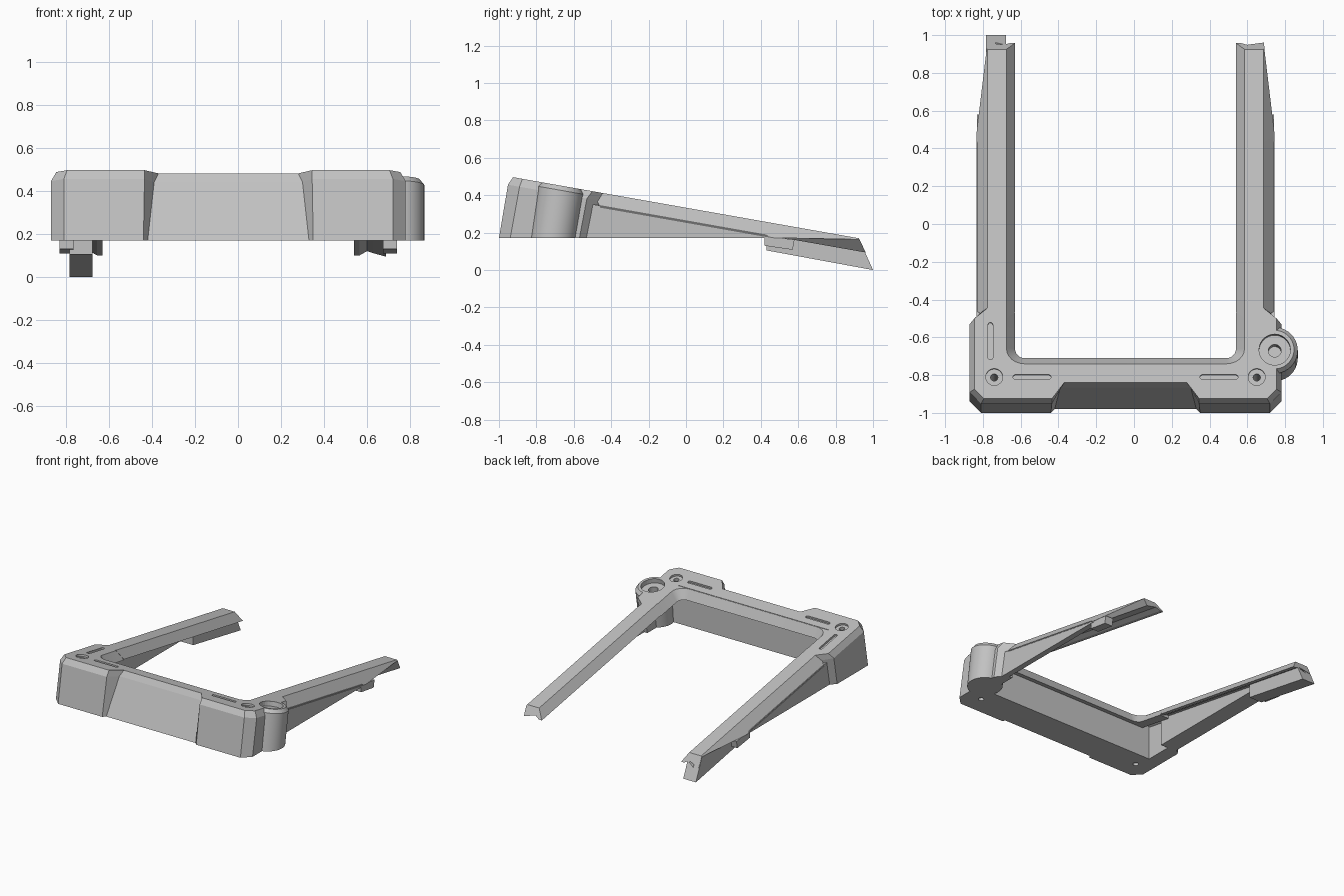
import bpy, bmesh, math
from mathutils import Matrix

if "Cube" in bpy.data.objects:
    bpy.data.objects.remove(bpy.data.objects["Cube"])

MID = -0.045      # centre line of the frame
BASE = 0.17       # underside of the front block
SLOPE = 0.1766    # fall of the top plane towards the back

mat = bpy.data.materials.new("mid grey")
mat.use_nodes = True
GREY = (0.54, 0.54, 0.54, 1)
mat.diffuse_color = GREY
mat.node_tree.nodes["Principled BSDF"].inputs["Base Color"].default_value = GREY


def top(y):
    return 0.333 - SLOPE * y


def finish(name, bm, smooth=False):
    bmesh.ops.recalc_face_normals(bm, faces=bm.faces)
    mesh = bpy.data.meshes.new(name)
    bm.to_mesh(mesh)
    bm.free()
    mesh.materials.append(mat)
    ob = bpy.data.objects.new(name, mesh)
    bpy.context.collection.objects.link(ob)
    if smooth:
        bpy.ops.object.select_all(action='DESELECT')
        ob.select_set(True)
        bpy.context.view_layer.objects.active = ob
        bpy.ops.object.shade_smooth_by_angle(angle=math.radians(35))
    return ob


def loft(name, rings, smooth=False):
    """Skin equal-length rings of points and cap both ends."""
    bm = bmesh.new()
    rows = [[bm.verts.new(p) for p in ring] for ring in rings]
    n = len(rows[0])
    for a, b in zip(rows, rows[1:]):
        for i in range(n):
            j = (i + 1) % n
            bm.faces.new((a[i], a[j], b[j], b[i]))
    bm.faces.new(rows[0])
    bm.faces.new(rows[-1])
    return finish(name, bm, smooth)


def both_sides(half):
    """Close a half outline (distance from centre line, y) into a full one."""
    return [(MID + u, y) for u, y in half] + [(MID - u, y) for u, y in reversed(half)]


def slab(name, side, u0, u1, profile):
    """Extrude a y-z profile across x."""
    return loft(name, [[(MID + side * u, y, z) for y, z in profile] for u in (u0, u1)])


# front block: base outline, outline below the bevel, top outline
base = [(.375, -.98), (.395, -1), (.765, -1), (.825, -.94),
        (.825, -.57), (.755, -.50), (.72, -.50), (.72, -.75)]
waist = [(.345, -.865), (.39, -.952), (.765, -.952), (.825, -.89),
         (.825, -.53), (.755, -.46), (.72, -.46), (.72, -.75)]
crown = [(.325, -.84), (.39, -.925), (.75, -.925), (.80, -.875),
         (.80, -.50), (.725, -.44), (.632, -.44), (.632, -.742)]
block = loft("front_block", [
    [(x, y, BASE) for x, y in both_sides(base)],
    [(x, y, top(y) - .045) for x, y in both_sides(waist)],
    [(x, y, top(y)) for x, y in both_sides(crown)]])


# inner lip with rounded corners and a sloping edge
def lip_ring(edge, rx, ry, drop):
    half = [(.66, -.77), (.66, -.47), (edge, -.47)]
    for i in range(7):
        a = math.radians(15 * i)
        half.append((.535 + rx * math.cos(a), -.66 - ry * math.sin(a)))
    return [(x, y, top(y) - drop) for x, y in both_sides(half)]


loft("inner_lip", [lip_ring(.585, .05, .05, .07), lip_ring(.63, .095, .08, .003)], True)


# round boss on the left corner
def circle(cx, cy, r, z=None, drop=0):
    pts = []
    for i in range(40):
        a = math.tau * i / 40
        x, y = cx + r * math.cos(a), cy + r * math.sin(a)
        pts.append((x, y, top(y) - drop if z is None else z))
    return pts


BX, BY = .745, -.665
boss = loft("corner_boss", [circle(BX, BY - .045, .122, BASE),
                            circle(BX, BY - .004, .122, drop=.025),
                            circle(BX, BY, .102)], True)

# cutters for the sockets, screw holes and slots
TILT = Matrix.Rotation(-math.atan(SLOPE), 4, 'X')


def place(x, y):
    return Matrix.Translation((x, y, top(y))) @ TILT


def cut(targets, name, bm):
    cutter = finish(name, bm)
    cutter.hide_render = True
    for ob in targets:
        bpy.ops.object.select_all(action='DESELECT')
        ob.select_set(True)
        bpy.context.view_layer.objects.active = ob
        mod = ob.modifiers.new(name, 'BOOLEAN')
        mod.operation = 'DIFFERENCE'
        mod.solver = 'EXACT'
        mod.object = cutter
        bpy.ops.object.modifier_apply(modifier=name)
    bpy.data.objects.remove(cutter)


def drill(targets, x, y, r, depth):
    bm = bmesh.new()
    bmesh.ops.create_cone(bm, cap_ends=True, segments=28, radius1=r, radius2=r,
                          depth=2 * depth, matrix=place(x, y))
    cut(targets, "drill", bm)


def slot(x, y, sx, sy):
    bm = bmesh.new()
    bmesh.ops.create_cube(bm, size=1, matrix=place(x, y) @ Matrix.Diagonal((sx, sy, .03, 1)))
    corners = [e for e in bm.edges
               if abs((e.verts[0].co - e.verts[1].co).length - .03) < 1e-4]
    bmesh.ops.bevel(bm, geom=corners, offset=.011, segments=3, affect='EDGES', profile=.5)
    cut([block], "slot", bm)


drill([block, boss], BX, BY, .083, .035)
drill([block, boss], BX, BY, .034, .10)
for side in (1, -1):
    drill([block], MID + side * .695, -.81, .045, .014)
    drill([block], MID + side * .695, -.81, .019, .5)
    slot(MID + side * .495, -.81, .20, .025)
slot(-.76, -.62, .025, .20)

# arms: bars with sloping sides, a notched underside and a thin outer skirt
for side, word in ((1, "left"), (-1, "right")):
    rings = []
    for y, outer, drop in ((-.5, .79, .085), (.43, .79, .085), (.925, .735, .006)):
        section = [(.585, .07), (.63, 0), (.73, 0), (outer, drop),
                   (.734, .076), (.67, .058), (.645, .05), (.61, .07)]
        rings.append([(MID + side * u, y + .47 * d, top(y) - d) for u, d in section])
    loft(word + "_arm", rings)
    slab(word + "_skirt", side, .745, .788,
         [(-.55, BASE), (-.55, top(-.55) - .07), (.43, top(.43) - .07), (.45, BASE)])
    slab(word + "_tab", side, .72, .785,
         [(.42, .18), (.42, .13), (.57, .108), (.58, .163)])

# solid wedge and deeper foot under the right arm
slab("right_wedge", -1, .66, .75,
     [(-.55, BASE), (-.55, top(-.55) - .05), (.45, top(.45) - .05), (.45, BASE)])
foot = slab("right_foot", -1, .632, .738,
            [(.43, .22), (.43, .105), (1, 0), (.928, .16)])

# three-sided socket in the end of the foot
bm = bmesh.new()
bmesh.ops.create_cone(bm, cap_ends=True, segments=3, radius1=.028, radius2=.028, depth=.10,
                      matrix=Matrix.Translation((MID - .675, .95, .11))
                      @ Matrix.Rotation(math.radians(-90), 4, 'X')
                      @ Matrix.Rotation(math.radians(-90), 4, 'Z'))
cut([foot], "socket", bm)
